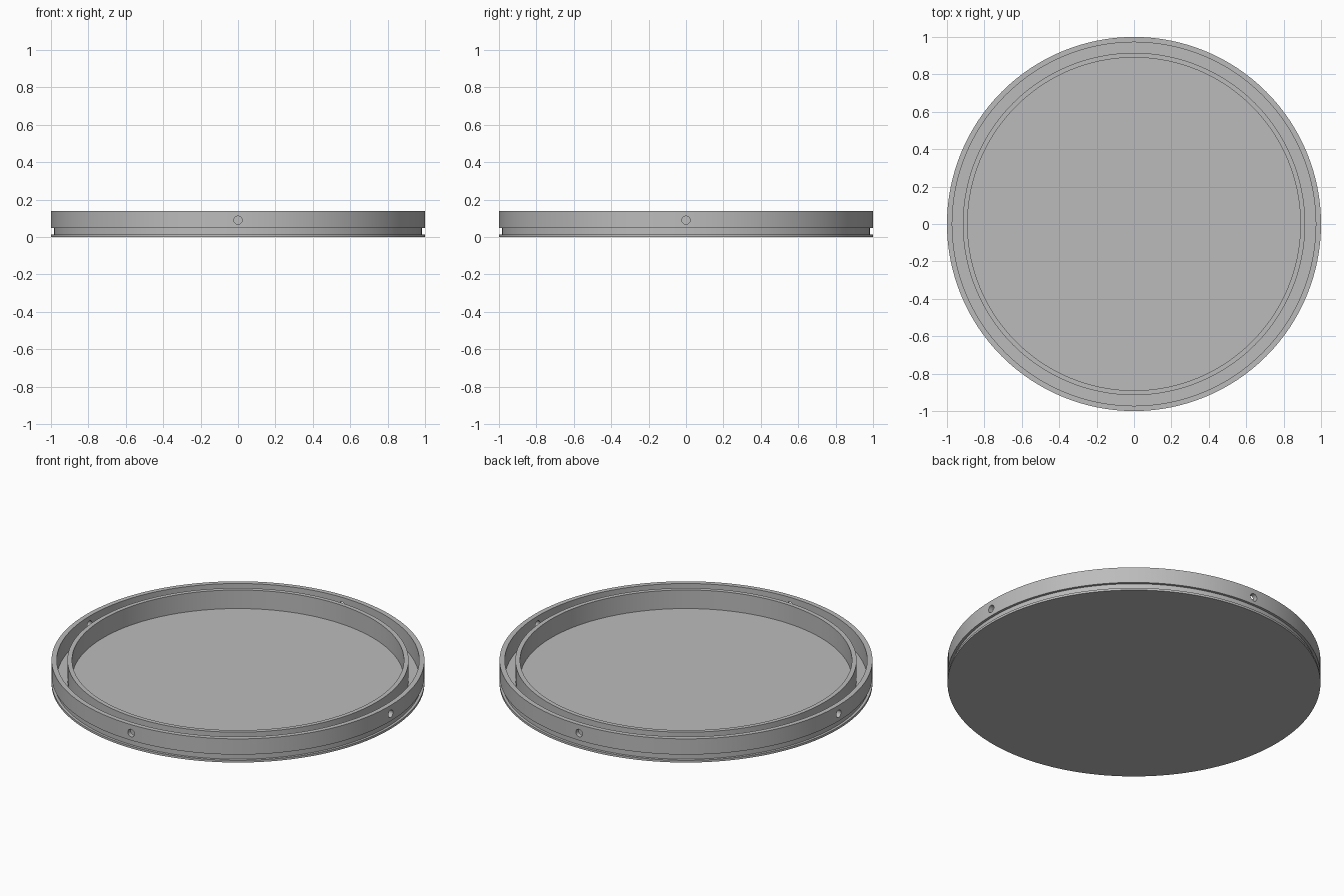
import bpy, bmesh, math
from mathutils import Matrix

if "Cube" in bpy.data.objects:
    bpy.data.objects.remove(bpy.data.objects["Cube"])

SEGMENTS = 128

grey = bpy.data.materials.new("mid grey")
grey.diffuse_color = (0.5, 0.5, 0.5, 1)
grey.use_nodes = True
grey.node_tree.nodes["Principled BSDF"].inputs["Base Color"].default_value = grey.diffuse_color


def lathe(name, profile):
    """Spin an (r, z) outline around the z axis."""
    bm = bmesh.new()
    verts = [bm.verts.new((r, 0, z)) for r, z in profile]
    edges = [bm.edges.new(pair) for pair in zip(verts, verts[1:])]
    bmesh.ops.spin(bm, geom=verts + edges, cent=(0, 0, 0), axis=(0, 0, 1),
                   angle=math.tau, steps=SEGMENTS, use_duplicate=False)
    bmesh.ops.remove_doubles(bm, verts=bm.verts, dist=1e-5)
    bmesh.ops.recalc_face_normals(bm, faces=bm.faces)
    mesh = bpy.data.meshes.new(name)
    bm.to_mesh(mesh)
    bm.free()
    obj = bpy.data.objects.new(name, mesh)
    bpy.context.collection.objects.link(obj)
    mesh.materials.append(grey)
    return obj


# Round tray: base flange, outer groove, outer wall, channel, inner wall, floor
tray = lathe("tray", [
    (0, 0), (1, 0), (1, 0.013), (0.985, 0.013), (0.985, 0.047), (1, 0.047),
    (1, 0.14), (0.972, 0.14), (0.972, 0.03), (0.915, 0.03), (0.915, 0.14),
    (0.89, 0.14), (0.89, 0.03), (0, 0.03)])

# Four radial drill holes through the outer wall only
bm = bmesh.new()
for i in range(4):
    place = (Matrix.Rotation(i * math.pi / 2, 4, 'Z')
             @ Matrix.Translation((0.99, 0, 0.09))
             @ Matrix.Rotation(math.pi / 2, 4, 'Y'))
    bmesh.ops.create_cone(bm, cap_ends=True, segments=24, radius1=0.022,
                          radius2=0.022, depth=0.08, matrix=place)
mesh = bpy.data.meshes.new("hole_cutter")
bm.to_mesh(mesh)
bm.free()
mesh.materials.append(grey)
cutter = bpy.data.objects.new("hole_cutter", mesh)
bpy.context.collection.objects.link(cutter)

cut = tray.modifiers.new("holes", 'BOOLEAN')
cut.operation = 'DIFFERENCE'
cut.solver = 'EXACT'
cut.object = cutter
bpy.context.view_layer.objects.active = tray
tray.select_set(True)
bpy.ops.object.modifier_apply(modifier=cut.name)
bpy.data.objects.remove(cutter)

bpy.ops.object.shade_smooth_by_angle(angle=math.radians(30))
